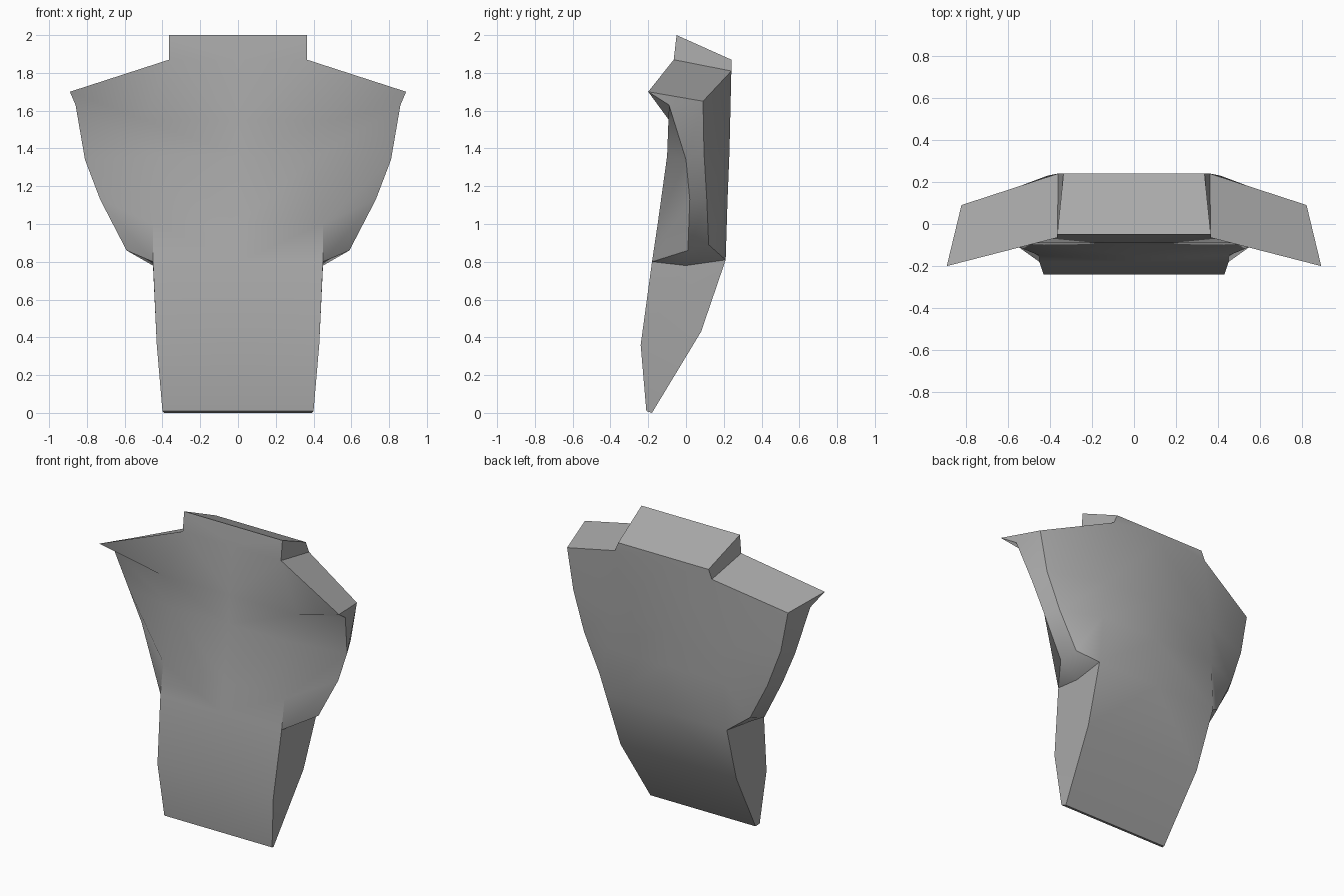
import bpy, bmesh, math

if "Cube" in bpy.data.objects:
    bpy.data.objects.remove(bpy.data.objects["Cube"])

# Half profiles of the torso shell, keyed by level from hem (0) to neck (7)
front = {0: (.40, -.21, .01), 1: (.43, -.24, .36), 2: (.45, -.18, .80), 3: (.45, -.15, 1.0),
         4: (.42, -.10, 1.36), 5: (.50, -.09, 1.55), 6: (.365, -.065, 1.87), 7: (.365, -.05, 2.0)}
back = {0: (.39, -.18, 0), 1: (.43, .08, .43), 2: (.45, .21, .81), 3: (.43, .22, 1.13),
        4: (.41, .23, 1.38), 6: (.36, .24, 1.81), 7: (.335, .24, 1.87)}
front_rim = {2: (.59, .01, .86), 3: (.73, .02, 1.13), 4: (.81, 0, 1.34),
             5: (.86, -.09, 1.63), 6: (.89, -.20, 1.70)}
back_rim = {2: (.56, .12, .89), 3: (.68, .11, 1.13), 4: (.77, .095, 1.38), 6: (.82, .09, 1.65)}

bm = bmesh.new()


def column(points, centre=False):
    return {k: bm.verts.new((0 if centre else x, y, z)) for k, (x, y, z) in points.items()}


def strip(a, b):
    """Fill quads between two columns that share levels."""
    keys = sorted(set(a) & set(b))
    for k, n in zip(keys, keys[1:]):
        bm.faces.new((a[k], b[k], b[n], a[n]))


F, B = column(front), column(back)
FC, BC = column(front, True), column(back, True)
O, P = column(front_rim), column(back_rim)
waist = bm.verts.new((.45, 0, .78))

# Front and back panels with their side wings
strip(FC, F)
strip(F, O)
strip(B, BC)
strip(P, B)

# Outer rim, shoulder top, neck, hem, underside of the wing and waist side
for face in (
    (O[2], P[2], P[3], O[3]), (O[3], P[3], P[4], O[4]),
    (O[4], P[4], P[6], O[5]), (O[5], P[6], O[6]),
    (F[6], O[6], P[6], B[6]), (F[6], B[6], B[7], F[7]),
    (FC[7], F[7], B[7], BC[7]), (FC[0], BC[0], B[0], F[0]),
    (F[2], waist, O[2]), (O[2], waist, P[2]), (P[2], waist, B[2]),
    (F[0], B[0], B[1], F[1]), (F[1], B[1], waist, F[2]), (B[1], B[2], waist),
):
    bm.faces.new(face)

# Mirror to the other side
geom = bm.verts[:] + bm.edges[:] + bm.faces[:]
bmesh.ops.mirror(bm, geom=geom, axis='X', merge_dist=.0005)
bmesh.ops.remove_doubles(bm, verts=bm.verts, dist=.0005)
bmesh.ops.recalc_face_normals(bm, faces=bm.faces)

mesh = bpy.data.meshes.new("torso_shell")
bm.to_mesh(mesh)
bm.free()
torso = bpy.data.objects.new("torso_shell", mesh)
bpy.context.collection.objects.link(torso)

grey = bpy.data.materials.new("grey")
grey.diffuse_color = (.4, .4, .4, 1)
grey.use_nodes = True
grey.node_tree.nodes["Principled BSDF"].inputs["Base Color"].default_value = grey.diffuse_color
mesh.materials.append(grey)

bpy.context.view_layer.objects.active = torso
torso.select_set(True)
bpy.ops.object.shade_smooth_by_angle(angle=math.radians(38))
